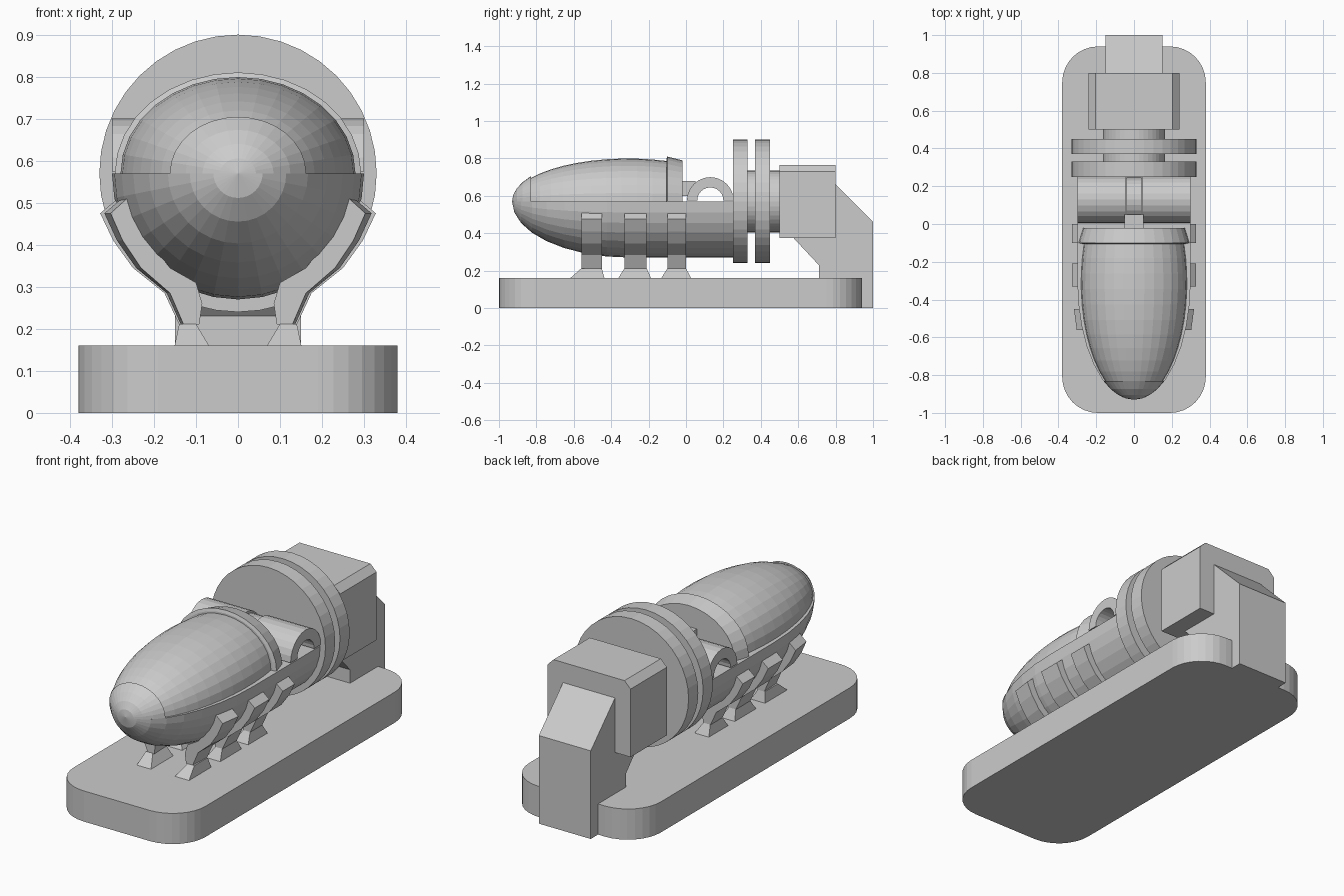
import bpy, bmesh, math

cube = bpy.data.objects.get("Cube")
if cube:
    bpy.data.objects.remove(cube, do_unlink=True)

grey = bpy.data.materials.new("plain_grey")
grey.use_nodes = True
colour = (0.6, 0.6, 0.6, 1)
grey.diffuse_color = colour
grey.node_tree.nodes["Principled BSDF"].inputs["Base Color"].default_value = colour

AXIS = 0.57  # height of the long axis


def finish(name, bm):
    bmesh.ops.remove_doubles(bm, verts=bm.verts, dist=0.0005)
    bmesh.ops.recalc_face_normals(bm, faces=bm.faces)
    mesh = bpy.data.meshes.new(name)
    bm.to_mesh(mesh)
    bm.free()
    mesh.materials.append(grey)
    obj = bpy.data.objects.new(name, mesh)
    bpy.context.collection.objects.link(obj)


def loft(name, rings):
    """Skin a list of equal closed rings and cap both ends."""
    bm = bmesh.new()
    loops = [[bm.verts.new(p) for p in ring] for ring in rings]
    n = len(loops[0])
    for a, b in zip(loops, loops[1:]):
        for i in range(n):
            j = (i + 1) % n
            bm.faces.new((a[i], a[j], b[j], b[i]))
    bm.faces.new(loops[0])
    bm.faces.new(loops[-1])
    finish(name, bm)


def prism_x(name, outline, x0, x1):
    loft(name, [[(x, y, z) for y, z in outline] for x in (x0, x1)])


def prism_y(name, outline, y0, y1):
    loft(name, [[(x, y, z) for x, z in outline] for y in (y0, y1)])


def half_lathe(name, profile, start, zscale=1.0, n=16):
    """Half body of revolution about the long axis, flat on the cut."""
    rings = []
    for y, r in profile:
        angles = [start + math.pi * i / n for i in range(n + 1)]
        rings.append([(r * math.cos(a), y, AXIS + zscale * r * math.sin(a)) for a in angles])
    loft(name, rings)


def disc(name, r, y0, y1, n=40):
    outline = [(r * math.cos(2 * math.pi * i / n), AXIS + r * math.sin(2 * math.pi * i / n))
               for i in range(n)]
    prism_y(name, outline, y0, y1)


def ellipse(centre, length, r, y0, y1, n):
    """Profile of an ellipsoid between two stations, denser at the front."""
    t0, t1 = [math.acos(max(-1.0, min(1.0, (centre - y) / length))) for y in (y0, y1)]
    steps = [t0 + (t1 - t0) * i / n for i in range(n + 1)]
    return [(centre - length * math.cos(t), max(r * math.sin(t), 0.0001)) for t in steps]


# Base plate with rounded corners
corner = 0.19
plan = []
for k, (cx, cy) in enumerate([(1, 1), (-1, 1), (-1, -1), (1, -1)]):
    for i in range(9):
        a = math.pi / 2 * (k + i / 8)
        plan.append((cx * (0.38 - corner) + corner * math.cos(a),
                     -0.03 + cy * (0.97 - corner) + corner * math.sin(a)))
loft("base_plate", [[(x, y, z) for x, y in plan] for z in (0, 0.16)])

# Rear post and the block it carries
prism_x("rear_post", [(1, 0), (1, 0.46), (0.8, 0.66), (0.6, 0.66), (0.57, 0.38),
                      (0.71, 0.23), (0.71, 0)], -0.15, 0.15)
prism_y("rear_block", [(-0.24, 0.375), (0.24, 0.375), (0.24, 0.73), (0.205, 0.765),
                       (-0.205, 0.765), (-0.24, 0.73)], 0.5, 0.8)

# Collar discs on a narrower hub
disc("collar_hub", 0.165, 0.25, 0.5)
disc("front_collar", 0.33, 0.25, 0.33)
disc("rear_collar", 0.33, 0.37, 0.45)

# Lower hull, nose cap and lid
half_lathe("lower_hull", ellipse(-0.3, 0.63, 0.3, -0.93, -0.3, 8) + [(0.25, 0.3)], math.pi)
half_lathe("nose_cap", ellipse(-0.3, 0.63, 0.3, -0.93, -0.83, 4), 0, 0.83)
half_lathe("lid", ellipse(-0.31, 0.62, 0.28, -0.83, -0.1, 10), 0, 0.82)
half_lathe("lid_rim", [(-0.105, 0.275), (-0.1, 0.293), (-0.02, 0.268)], 0, 0.82)


# Hinge: two half tubes, a centre knuckle and a link to the lid
def arch(r, hole):
    pts = [(r, math.pi * i / 12) for i in range(13)]
    pts += [(hole, math.pi * (12 - i) / 12) for i in range(13)]
    return [(0.13 + q * math.cos(a), AXIS + 0.005 + q * math.sin(a)) for q, a in pts]


for side, x0, x1 in (("left", 0.045, 0.3), ("right", -0.3, -0.045)):
    prism_x(side + "_hinge_tube", arch(0.125, 0.07), x0, x1)
prism_x("hinge_knuckle", arch(0.115, 0.07), -0.04, 0.04)
prism_x("hinge_link", [(-0.03, 0.6), (0.05, 0.6), (0.05, 0.68), (-0.03, 0.68)], -0.05, 0.05)

# Cradle legs: curved strap with a flared foot, mirrored left and right
strap = [(0.1, 0.21), (0.14, 0.21), (0.175, 0.285), (0.25, 0.345), (0.297, 0.41),
         (0.328, 0.475), (0.28, 0.515), (0.245, 0.43), (0.175, 0.345), (0.108, 0.31),
         (0.092, 0.26)]
legs = [("front", -0.56, -0.45, 0.025, -0.625, -0.435),
        ("middle", -0.33, -0.21, 0, -0.365, -0.185),
        ("rear", -0.1, 0, 0, -0.135, 0.03)]
for name, y0, y1, lean, f0, f1 in legs:
    for side, s in (("left", 1), ("right", -1)):
        rings = [[(s * (x - d * x / 0.33), y, z) for x, z in strap]
                 for y, d in ((y0, lean), (y1, 0.4 * lean))]
        loft(f"{name}_{side}_strap", rings)
        foot = [[(s * x, y, z) for x, y in ((xi, a), (xo, a), (xo, b), (xi, b))]
                for xi, xo, a, b, z in ((0.066, 0.152, f0, f1, 0.155),
                                        (0.1, 0.14, y0, y1, 0.212))]
        loft(f"{name}_{side}_foot", foot)
